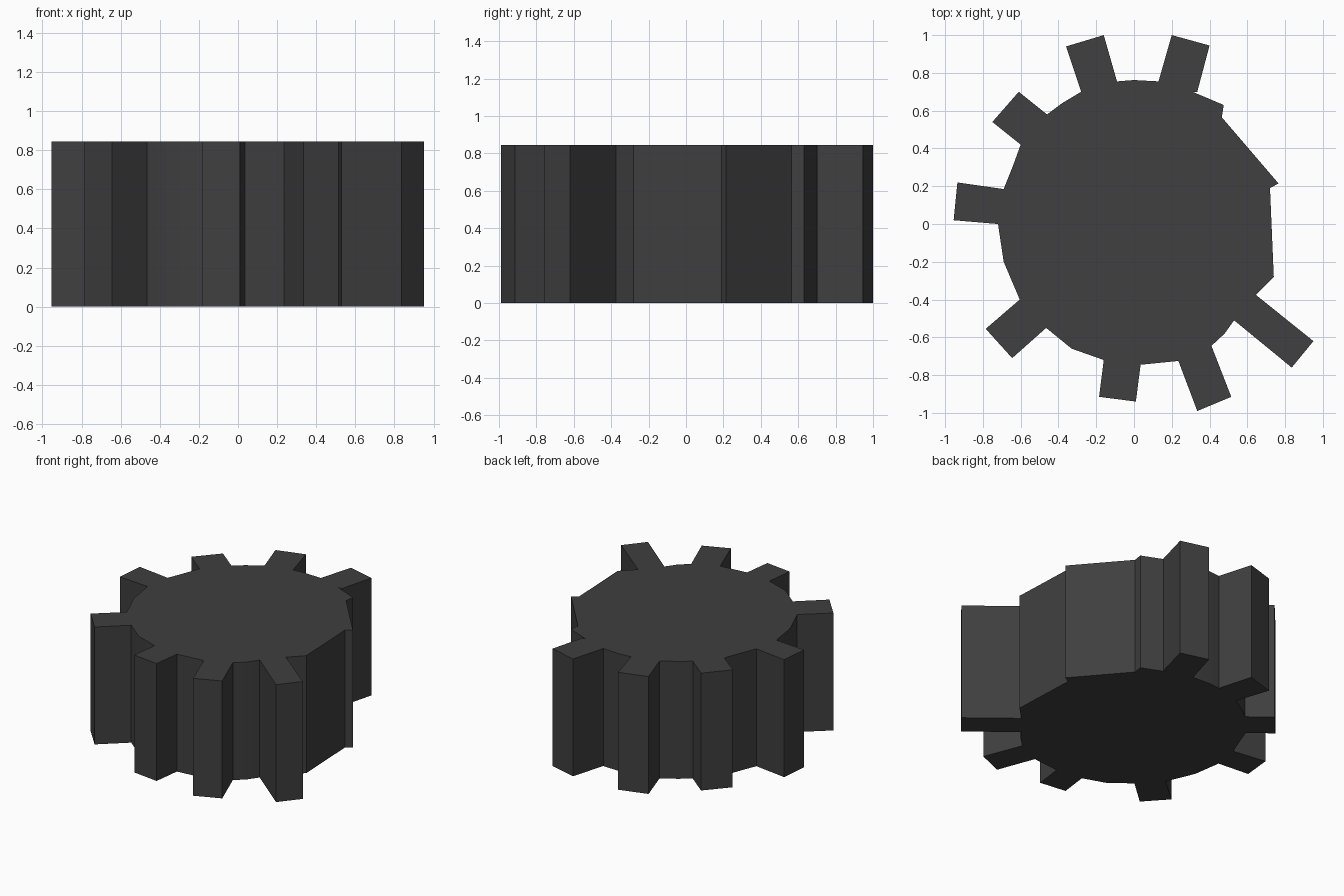
import bpy, bmesh, math

if "Cube" in bpy.data.objects:
    bpy.data.objects.remove(bpy.data.objects["Cube"])

HEIGHT = 0.845

# Worn gear outline, counter-clockwise from the right side
TOOTH_OUTLINE = [
    # right side with the broken tooth
    (0.74, -0.28), (0.72, 0.19), (0.765, 0.215), (0.465, 0.565), (0.475, 0.63), (0.31, 0.70),
    # upper right tooth
    (0.335, 0.70), (0.40, 0.945), (0.20, 1.00), (0.13, 0.755), (0.0, 0.762),
    # upper left tooth
    (-0.09, 0.755), (-0.16, 1.00), (-0.36, 0.94), (-0.28, 0.70), (-0.38, 0.64),
    # left upper tooth
    (-0.46, 0.58), (-0.61, 0.70), (-0.75, 0.54), (-0.60, 0.42), (-0.64, 0.31),
    # left tooth
    (-0.69, 0.185), (-0.935, 0.22), (-0.955, 0.02), (-0.72, 0.0), (-0.69, -0.20),
    # lower left tooth
    (-0.605, -0.40), (-0.785, -0.555), (-0.645, -0.71), (-0.465, -0.55), (-0.33, -0.66),
    # bottom tooth
    (-0.16, -0.72), (-0.185, -0.915), (0.01, -0.94), (0.035, -0.745),
    # lower right tooth
    (0.235, -0.725), (0.335, -0.99), (0.515, -0.915), (0.41, -0.645), (0.48, -0.58),
    # right tooth
    (0.53, -0.51), (0.835, -0.76), (0.95, -0.62), (0.645, -0.375),
]


def extrude_outline(name, points, height):
    bm = bmesh.new()
    face = bm.faces.new([bm.verts.new((x, y, 0)) for x, y in points])
    result = bmesh.ops.extrude_face_region(bm, geom=[face], use_keep_orig=True)
    top = [v for v in result["geom"] if isinstance(v, bmesh.types.BMVert)]
    bmesh.ops.translate(bm, verts=top, vec=(0, 0, height))
    bmesh.ops.recalc_face_normals(bm, faces=bm.faces)
    mesh = bpy.data.meshes.new(name)
    bm.to_mesh(mesh)
    bm.free()
    obj = bpy.data.objects.new(name, mesh)
    bpy.context.collection.objects.link(obj)
    return obj


# Solid gear body with its teeth
gear = extrude_outline("gear", TOOTH_OUTLINE, HEIGHT)
metal = bpy.data.materials.new("dark_metal")
metal.diffuse_color = (0.05, 0.05, 0.05, 1)
metal.use_nodes = True
metal.node_tree.nodes["Principled BSDF"].inputs["Base Color"].default_value = metal.diffuse_color
gear.data.materials.append(metal)

bpy.context.view_layer.objects.active = gear
gear.select_set(True)
bpy.ops.object.shade_smooth_by_angle(angle=math.radians(25))
